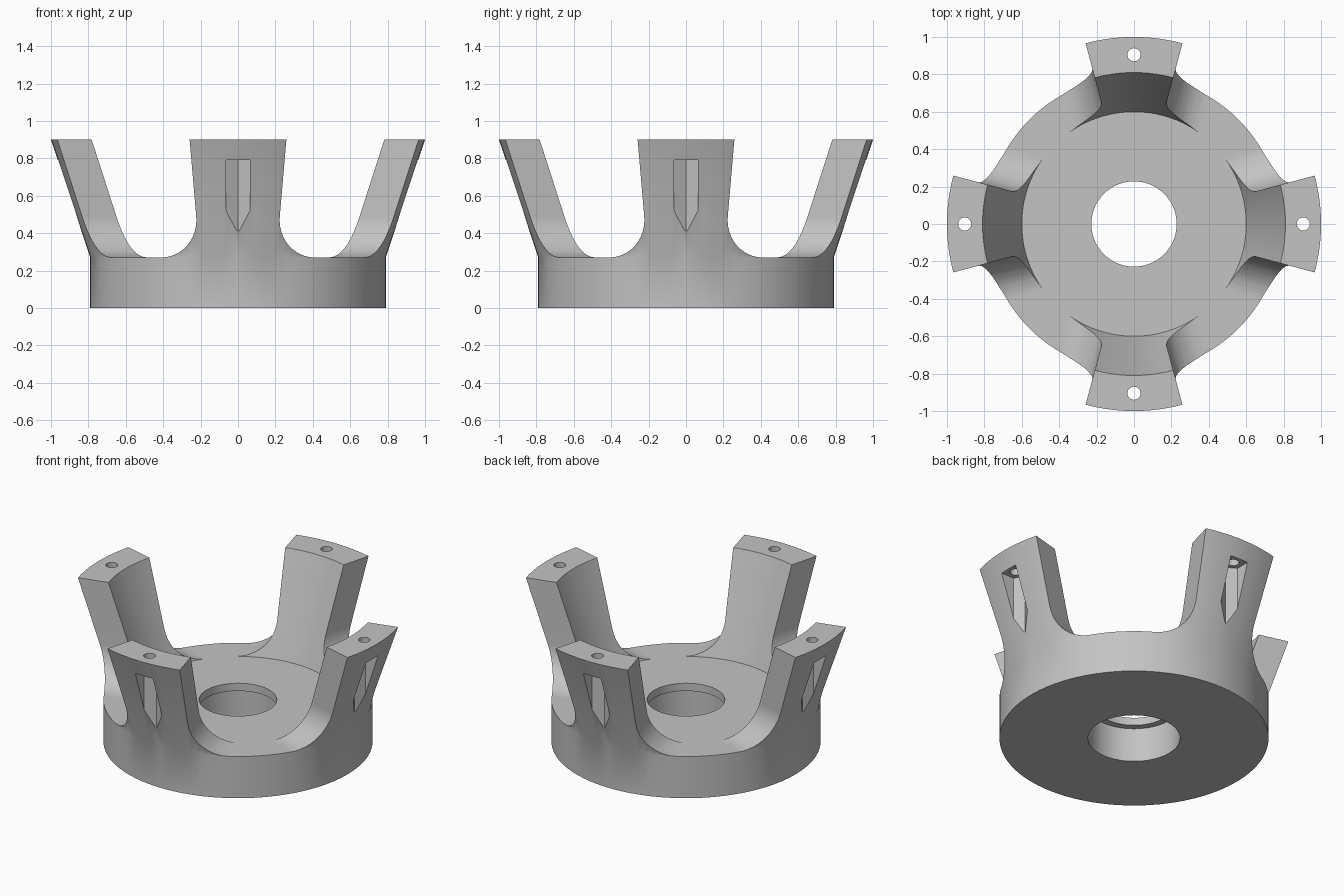
import bpy, bmesh, math
from mathutils import Vector, Matrix

cube = bpy.data.objects.get("Cube")
if cube:
    bpy.data.objects.remove(cube, do_unlink=True)

FLOOR, TOP = 0.27, 0.9
FILLET = 0.22
QUARTER = math.pi / 2

grey = bpy.data.materials.new("plain grey")
grey.use_nodes = True
grey.diffuse_color = (0.55, 0.55, 0.55, 1)
grey.node_tree.nodes["Principled BSDF"].inputs["Base Color"].default_value = (0.55, 0.55, 0.55, 1)


def make_object(name, bm):
    bmesh.ops.recalc_face_normals(bm, faces=bm.faces[:])
    mesh = bpy.data.meshes.new(name)
    bm.to_mesh(mesh)
    bm.free()
    mesh.materials.append(grey)
    obj = bpy.data.objects.new(name, mesh)
    bpy.context.collection.objects.link(obj)
    return obj


def quarter_revolve(name, profile, steps):
    """Closed quarter turn of a profile, centred on +x."""
    bm = bmesh.new()
    verts = [bm.verts.new((r, 0, z)) for r, z in profile]
    edges = [bm.edges.new((v, verts[(i + 1) % len(verts)])) for i, v in enumerate(verts)]
    bmesh.ops.spin(bm, geom=verts + edges, cent=(0, 0, 0), axis=(0, 0, 1),
                   angle=QUARTER, steps=steps)
    bmesh.ops.holes_fill(bm, edges=[e for e in bm.edges if e.is_boundary], sides=0)
    # Centre the arm on +x whichever way the spin went
    turn = -QUARTER / 2 if sum(v.co.y for v in bm.verts) > 0 else QUARTER / 2
    bm.transform(Matrix.Rotation(turn, 4, "Z"))
    return make_object(name, bm)


def prism(name, outline, z0, z1):
    bm = bmesh.new()
    face = bm.faces.new([bm.verts.new((x, y, z0)) for x, y in outline])
    ext = bmesh.ops.extrude_face_region(bm, geom=[face])
    top = [g for g in ext["geom"] if isinstance(g, bmesh.types.BMVert)]
    bmesh.ops.translate(bm, verts=top, vec=(0, 0, z1 - z0))
    return make_object(name, bm)


def gap_cutter(turn, floor):
    """Wedge between two arms, its lower corners rounded."""
    bm = bmesh.new()
    half = math.radians(30)
    for side in (-1, 1):
        along = Vector((math.cos(half), side * math.sin(half), 0))
        inward = Vector((math.sin(half), -side * math.cos(half), 0))
        for s in (0.5, 1.5):
            bm.verts.new(along * s + Vector((0, 0, 1.2)))
            for i in range(13):
                t = math.radians(i * 7.5)
                bm.verts.new(along * s + inward * FILLET * (1 - math.cos(t))
                             + Vector((0, 0, floor + FILLET * (1 - math.sin(t)))))
    bmesh.ops.convex_hull(bm, input=bm.verts[:])
    bmesh.ops.delete(bm, geom=[v for v in bm.verts if not v.link_faces], context="VERTS")
    bmesh.ops.dissolve_limit(bm, angle_limit=math.radians(0.5),
                             verts=bm.verts[:], edges=bm.edges[:])
    bm.transform(Matrix.Rotation(turn, 4, "Z"))
    return make_object("gap_cutter", bm)


def cut(target, cutter):
    cutter.hide_render = True
    mod = target.modifiers.new("cut", "BOOLEAN")
    mod.operation = "DIFFERENCE"
    mod.solver = "EXACT"
    mod.object = cutter
    bpy.context.view_layer.objects.active = target
    bpy.ops.object.modifier_apply(modifier=mod.name)
    bpy.data.objects.remove(cutter, do_unlink=True)


# Quarter of the flared bowl with a stepped central hole
holder = quarter_revolve("four_arm_holder", [
    (0.27, 0), (0.79, 0), (0.79, FLOOR), (1.0, TOP), (0.81, TOP),
    (0.6, FLOOR), (0.228, FLOOR), (0.228, 0.22), (0.27, 0.22)], 32)

# Gaps on both sides of the arm
for side in (1, -1):
    cut(holder, gap_cutter(side * QUARTER / 2, FLOOR - 0.0001))

# Nut pocket and screw hole in the arm
pocket = [(0.834, 0), (0.87, -0.063), (1.1, -0.063), (1.1, 0.063), (0.87, 0.063)]
hole = [(0.905 + 0.035 * math.cos(a), 0.035 * math.sin(a))
        for a in (math.tau * i / 32 for i in range(32))]
cut(holder, prism("pocket_cutter", pocket, 0.3, 0.79))
cut(holder, prism("hole_cutter", hole, 0.7, 1.0))

bm = bmesh.new()
bm.from_mesh(holder.data)

# Open the quarter's end planes and level its floor
ends = [f for f in bm.faces if abs(f.normal.z) < 0.01
        and all(abs(abs(v.co.x) - abs(v.co.y)) < 1e-4 for v in f.verts)]
bmesh.ops.delete(bm, geom=ends, context="FACES")
for v in bm.verts:
    if abs(v.co.z - FLOOR) < 0.001:
        v.co.z = FLOOR

# Repeat the quarter around the axis and weld the joints
quarter = bm.verts[:] + bm.edges[:] + bm.faces[:]
for k in range(1, 4):
    copy = bmesh.ops.duplicate(bm, geom=quarter)["geom"]
    bmesh.ops.rotate(bm, cent=(0, 0, 0), matrix=Matrix.Rotation(k * QUARTER, 3, "Z"),
                     verts=[g for g in copy if isinstance(g, bmesh.types.BMVert)])
bmesh.ops.remove_doubles(bm, verts=bm.verts[:], dist=0.0003)
bmesh.ops.dissolve_degenerate(bm, edges=bm.edges[:], dist=1e-4)
bmesh.ops.dissolve_limit(bm, angle_limit=math.radians(0.3),
                         verts=bm.verts[:], edges=bm.edges[:])
bmesh.ops.recalc_face_normals(bm, faces=bm.faces[:])
bm.to_mesh(holder.data)
bm.free()

# Smooth shading with sharp edges kept
bpy.ops.object.select_all(action="DESELECT")
holder.select_set(True)
bpy.context.view_layer.objects.active = holder
bpy.ops.object.shade_smooth_by_angle(angle=math.radians(30))
weighted = holder.modifiers.new("weighted normals", "WEIGHTED_NORMAL")
weighted.keep_sharp = True
